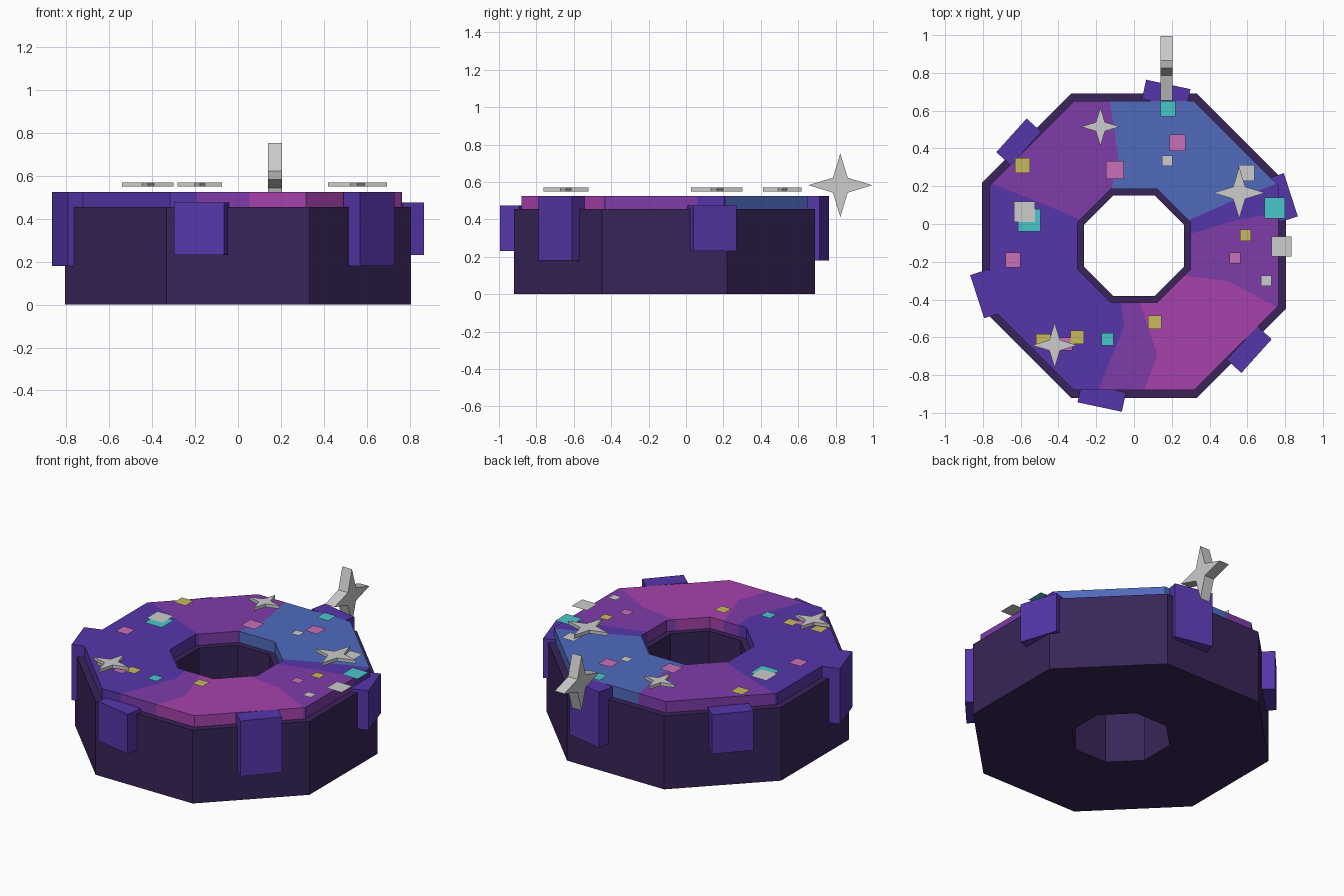
import bpy, bmesh, math
from mathutils import Vector, Matrix

if "Cube" in bpy.data.objects:
    bpy.data.objects.remove(bpy.data.objects["Cube"])

CY = -0.115  # ring centre in y


def mat(name, r, g, b):
    lin = [(c / 255 / 12.92) if c < 11 else ((c / 255 + 0.055) / 1.055) ** 2.4 for c in (r, g, b)]
    m = bpy.data.materials.new(name)
    m.diffuse_color = (*lin, 1)
    m.use_nodes = True
    m.node_tree.nodes["Principled BSDF"].inputs["Base Color"].default_value = m.diffuse_color
    return m


M = {
    "dough": mat("dark violet", 56, 36, 88),
    "indigo": mat("indigo", 86, 54, 170),
    "purple": mat("purple", 126, 60, 170),
    "magenta": mat("magenta", 166, 66, 172),
    "blue": mat("blue", 80, 107, 190),
    "grey": mat("light grey", 204, 204, 204),
    "teal": mat("teal", 74, 198, 202),
    "pink": mat("pink", 200, 112, 185),
    "yellow": mat("yellow", 200, 186, 96),
}


def finish(name, bm, mats, fix=True):
    if fix:
        bmesh.ops.recalc_face_normals(bm, faces=bm.faces)
    me = bpy.data.meshes.new(name)
    bm.to_mesh(me)
    bm.free()
    for m in mats:
        me.materials.append(M[m])
    ob = bpy.data.objects.new(name, me)
    bpy.context.collection.objects.link(ob)
    return ob


def octa(apothem, deg):
    """Point on a flat-sided octagon at the given angle."""
    d = (deg + 22.5) % 45 - 22.5
    r = apothem / math.cos(math.radians(d))
    a = math.radians(deg)
    return Vector((r * math.cos(a), CY + r * math.sin(a), 0))


def loft(bm, columns, mat_ids):
    """Join closed columns of points all the way round."""
    cols = [[bm.verts.new(p) for p in c] for c in columns]
    n = len(cols)
    for i in range(n):
        a, b = cols[i], cols[(i + 1) % n]
        for j in range(len(a)):
            k = (j + 1) % len(a)
            bm.faces.new((a[j], b[j], b[k], a[k])).material_index = mat_ids[i]


def up(p, z):
    return Vector((p.x, p.y, z))


# Octagonal dough ring
cols = []
for i in range(8):
    a = 22.5 + 45 * i
    pi, po = octa(0.265, a), octa(0.805, a)
    cols.append([up(pi, 0), up(pi, 0.455), up(po, 0.455), up(po, 0)])
bm = bmesh.new()
loft(bm, cols, [0] * 8)
finish("dough_ring", bm, ["dough"])

# Icing: colour borders (inner, middle, outer angle, middle position, colour that follows)
borders = [
    (12, 14, 13, 0.5, "indigo"),
    (25, 24.5, 23.5, 0.5, "blue"),
    (111.5, 100, 99.5, 0.37, "purple"),
    (154, 155.5, 156.5, 0.5, "indigo"),
    (257, 263, 256, 0.27, "purple"),
    (276, 282, 274, 0.6, "magenta"),
    (329, 339.5, 336.7, 0.42, "purple"),
]
for i in range(8):
    a = 22.5 + 45 * i
    borders.append((a, 341 if a == 337.5 else a, a, 0.45, None))
borders.sort(key=lambda b: b[2])
icing_mats = ["indigo", "purple", "magenta", "blue"]
cols, ids, colour = [], [], "purple"
for ai, am, ao, t, c in borders:
    colour = c or colour
    pi, po = octa(0.30, ai), octa(0.765, ao)
    pm = octa(0.30, am).lerp(octa(0.765, am), t)
    cols.append([up(pi, 0.45), up(pi, 0.525), up(pm, 0.525), up(po, 0.525), up(po, 0.45)])
    ids.append(icing_mats.index(colour))
bm = bmesh.new()
loft(bm, cols, ids)
finish("icing", bm, icing_mats)

# Icing drips, alternating short and long
for i in range(6):
    z0, z1 = ((0.23, 0.475), (0.18, 0.525))[i % 2]
    bm = bmesh.new()
    bmesh.ops.create_cube(bm, size=1)
    m = (Matrix.Translation((0, CY, 0)) @ Matrix.Rotation(math.radians(18 + 60 * i), 4, 'Z')
         @ Matrix.Translation((0.821, 0, (z0 + z1) / 2)) @ Matrix.Diagonal((0.104, 0.24, z1 - z0, 1)))
    bm.transform(m)
    finish(f"drip_{i + 1}", bm, ["indigo"])


def star(name, pos, radius, thick, upright=False):
    bm = bmesh.new()
    vs = []
    for k in range(8):
        r = radius if k % 2 == 0 else radius * 0.33
        a = k * math.pi / 4
        vs.append(bm.verts.new((r * math.cos(a), r * math.sin(a), -thick / 2)))
    f = bm.faces.new(vs)
    ex = bmesh.ops.extrude_face_region(bm, geom=[f])
    bmesh.ops.translate(bm, vec=(0, 0, thick),
                        verts=[g for g in ex["geom"] if isinstance(g, bmesh.types.BMVert)])
    if upright:
        bm.transform(Matrix.Rotation(math.pi / 2, 4, 'Y'))
    bm.transform(Matrix.Translation(pos))
    finish(name, bm, ["grey"])


# Four-pointed stars: three lying flat, one standing at the back
star("flat_star_1", (-0.178, 0.515, 0.56), 0.103, 0.02)
star("flat_star_2", (0.557, 0.165, 0.56), 0.138, 0.02)
star("flat_star_3", (-0.42, -0.642, 0.56), 0.12, 0.02)
star("standing_star", (0.172, 0.825, 0.583), 0.17, 0.066, True)

# Square sprinkles: x, y, size
sprinkles = {
    "teal": [(.18, .61, .08), (-.555, .02, .12), (.745, .085, .11), (-.14, -.61, .065)],
    "pink": [(.23, .43, .085), (-.10, .285, .095), (-.64, -.19, .08), (.535, -.18, .06),
             (-.36, -.635, .07)],
    "yellow": [(-.59, .31, .08), (.59, -.06, .06), (.11, -.52, .07), (-.30, -.60, .07),
               (-.48, -.62, .075)],
    "grey": [(.175, .335, .055), (-.58, .065, .11), (.595, .27, .085), (.78, -.12, .105),
             (.70, -.30, .055)],
}
for n, (colour, items) in enumerate(sprinkles.items()):
    bm = bmesh.new()
    z = 0.534 + 0.001 * n
    for x, y, s in items:
        h = s / 2
        bm.faces.new([bm.verts.new((x + dx * h, y + dy * h, z))
                      for dx, dy in ((-1, -1), (1, -1), (1, 1), (-1, 1))])
    finish(f"{colour}_sprinkles", bm, [colour], fix=False)
